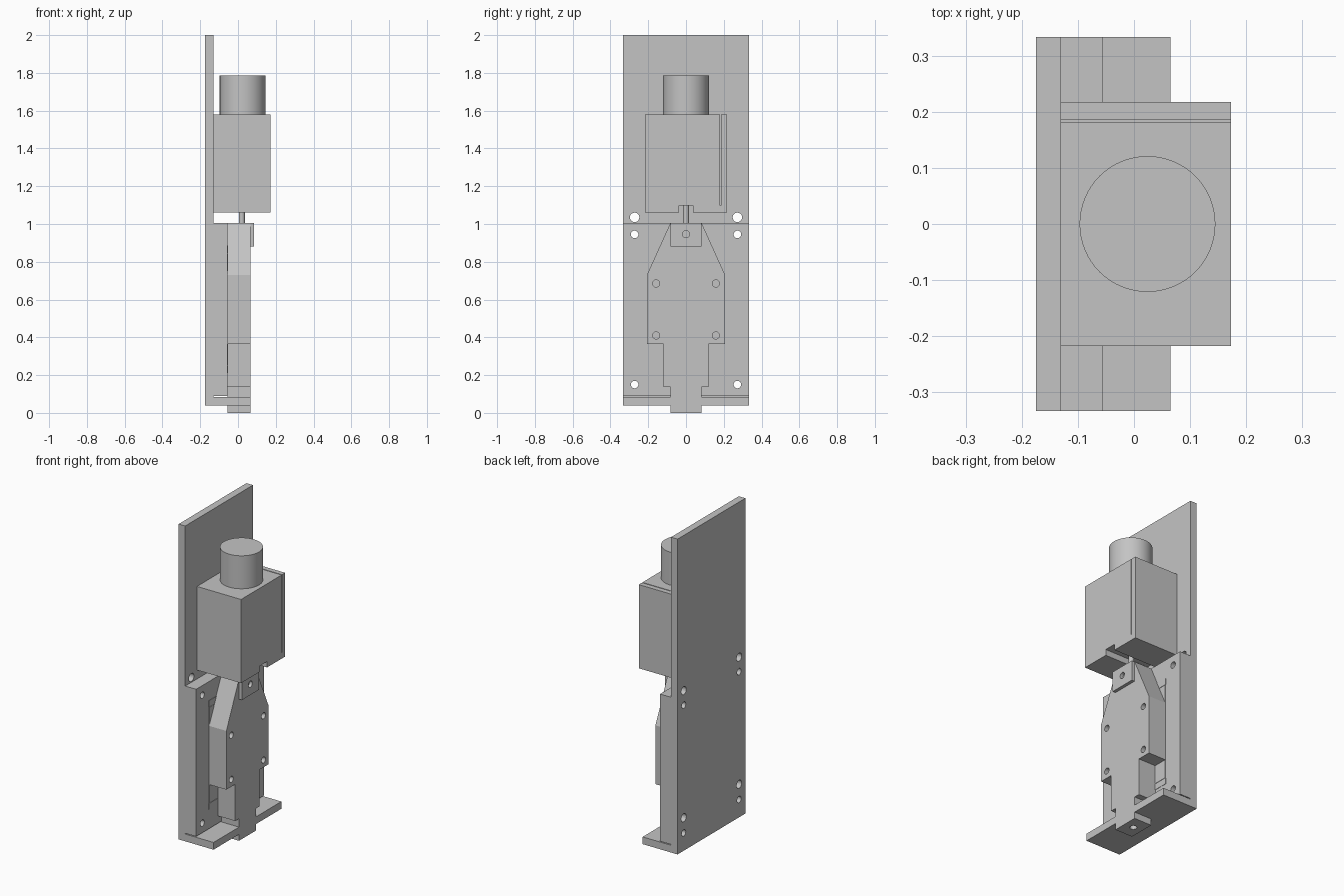
import bpy, bmesh, math
from mathutils import Matrix

if "Cube" in bpy.data.objects:
    bpy.data.objects.remove(bpy.data.objects["Cube"], do_unlink=True)

grey = bpy.data.materials.new("plain_grey")
grey.use_nodes = True
GREY = (0.55, 0.55, 0.55, 1)
grey.diffuse_color = GREY
grey.node_tree.nodes["Principled BSDF"].inputs["Base Color"].default_value = GREY


def finish(name, bm):
    bmesh.ops.recalc_face_normals(bm, faces=bm.faces)
    mesh = bpy.data.meshes.new(name)
    bm.to_mesh(mesh)
    bm.free()
    mesh.materials.append(grey)
    ob = bpy.data.objects.new(name, mesh)
    bpy.context.scene.collection.objects.link(ob)
    return ob


def box(name, x, y, z):
    """Box from (low, high) ranges on each axis."""
    bm = bmesh.new()
    bmesh.ops.create_cube(bm, size=1)
    for v in bm.verts:
        v.co = [r[0] if c < 0 else r[1] for c, r in zip(v.co, (x, y, z))]
    return finish(name, bm)


def cylinder(name, centre, radius, length, axis="Z", sides=32):
    bm = bmesh.new()
    turn = Matrix.Rotation(math.pi / 2, 4, "Y") if axis == "X" else Matrix()
    bmesh.ops.create_cone(bm, cap_ends=True, segments=sides, radius1=radius,
                          radius2=radius, depth=length,
                          matrix=Matrix.Translation(centre) @ turn)
    return finish(name, bm)


def smooth(ob):
    bpy.ops.object.select_all(action="DESELECT")
    ob.select_set(True)
    bpy.context.view_layer.objects.active = ob
    bpy.ops.object.shade_smooth_by_angle(angle=math.radians(30))


def cut(target, cutters):
    for c in cutters:
        mod = target.modifiers.new("cut_" + c.name, "BOOLEAN")
        mod.operation, mod.solver, mod.object = "DIFFERENCE", "EXACT", c
        c.hide_render = True
        c.hide_viewport = True
        c.display_type = "WIRE"


def bores(name, x, spots, radius, depth):
    """Cutters along x at mirrored (y, z) spots."""
    return [cylinder(name, (x, s * y, z), radius, depth, "X", 24)
            for y, z in spots for s in (-1, 1)]


W = 0.333
back, front, face, nose = -0.175, -0.13, -0.055, 0.065

# Tall back plate, with large and small bolt holes
back_plate = box("back_plate", (back, front), (-W, W), (0.04, 2.0))
small = bores("small_bore", -0.11, [(0.272, 0.945), (0.272, 0.15)], 0.02, 0.3)
large = bores("large_bore", -0.1525, [(0.272, 1.035), (0.272, 0.245)], 0.025, 0.06)
cut(back_plate, small + large)

# Lower frame in front of the plate, and the ledge beneath it
frame = box("lower_frame", (front, face), (-W, W), (0.09, 1.005))
cut(frame, small)
box("bottom_ledge", (front, nose), (-W, W), (0.04, 0.085))

# Guide block let into the frame, with its two end caps
box("guide_block", (front + 0.01, face + 0.002), (-0.205, 0.205), (0.25, 0.845))
for name, z in (("lower", (0.21, 0.248)), ("upper", (0.847, 0.887))):
    box(name + "_guide_cap", (front + 0.01, face + 0.002), (-0.21, 0.21), z)

# Tapered slider: half outline mirrored across y
half = [(0.083, 0), (0.083, 0.137), (0.12, 0.137), (0.12, 0.365),
        (0.207, 0.365), (0.207, 0.73), (0.083, 1.005)]
outline = half + [(-y, z) for y, z in reversed(half)]
bm = bmesh.new()
sheet = bm.faces.new([bm.verts.new((face, y, z)) for y, z in outline])
side = bmesh.ops.extrude_face_region(bm, geom=[sheet])["geom"]
bmesh.ops.translate(bm, vec=(nose - face, 0, 0),
                    verts=[g for g in side if isinstance(g, bmesh.types.BMVert)])
slider = finish("slider", bm)
cut(slider, bores("slider_bore", nose, [(0.158, 0.685), (0.158, 0.41)], 0.019, 0.12)
    + [cylinder("foot_bore", (0.005, 0, 0), 0.02, 0.1)])

# Small clamp block on the slider and the rod up to the motor
clamp = box("clamp_block", (nose, 0.085), (-0.083, 0.083), (0.88, 1.005))
cut(clamp, [cylinder("clamp_bore", (0.075, 0, 0.947), 0.019, 0.1, "X", 24)])
smooth(cylinder("drive_rod", (0.02, 0, 1.05), 0.016, 0.1))

# Motor housing with a notch below and a thin slit near one side
housing = box("motor_housing", (front, 0.173), (-0.217, 0.217), (1.06, 1.58))
cut(housing, [box("notch_cutter", (-0.2, 0.3), (-0.038, 0.038), (1.0, 1.097)),
              box("slit_cutter", (-0.2, 0.3), (0.181, 0.186), (1.097, 1.7))])
smooth(cylinder("motor_cap", (0.024, 0, 1.6825), 0.121, 0.205, sides=64))
